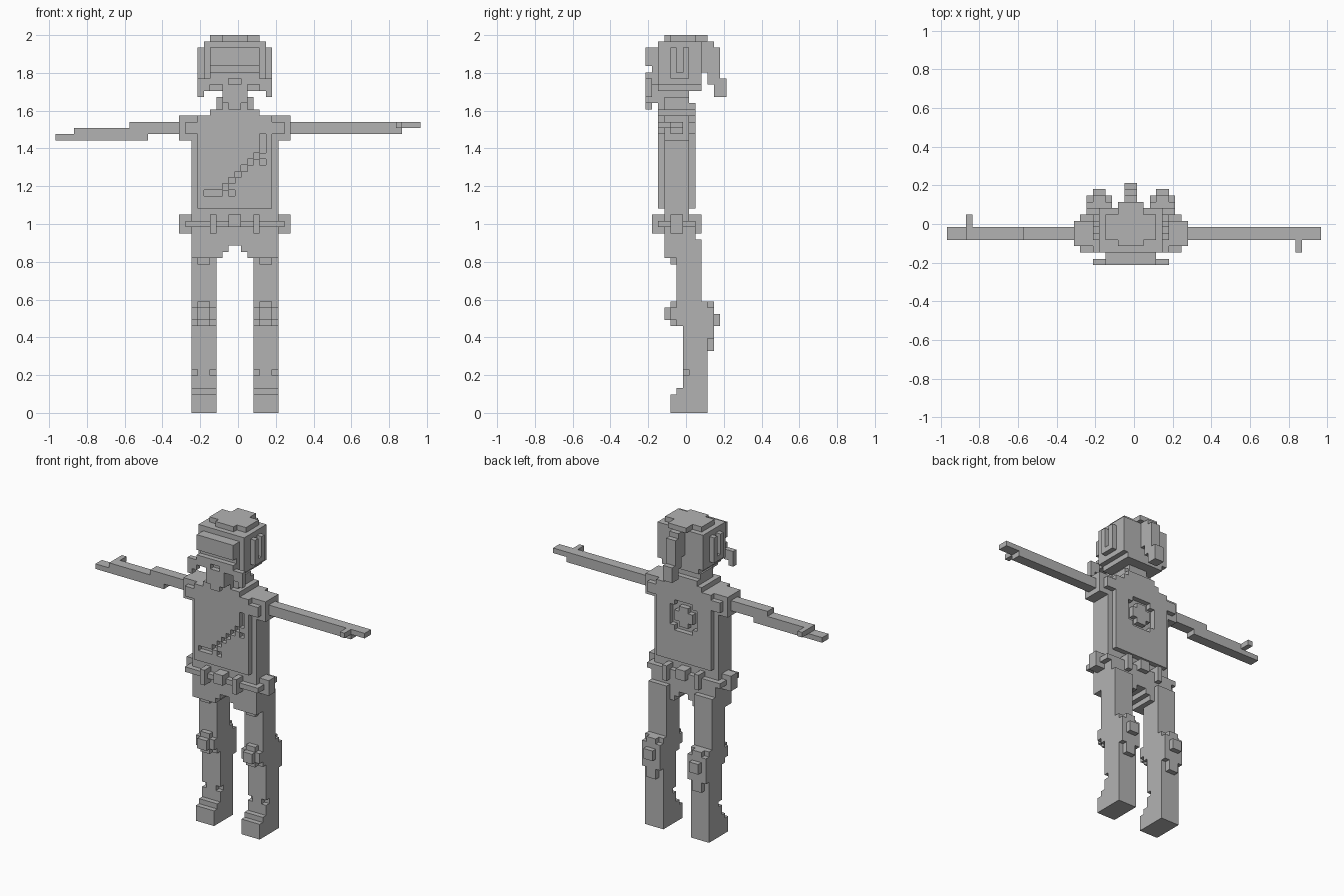
import bpy, bmesh, math
from itertools import product

if "Cube" in bpy.data.objects:
    bpy.data.objects.remove(bpy.data.objects["Cube"], do_unlink=True)

UNIT = 2 / 61            # edge of one block
MID = 58                 # blocks mirror as x -> MID - x

grey = bpy.data.materials.new("plain_grey")
grey.use_nodes = True
grey.diffuse_color = (0.45, 0.45, 0.45, 1)
grey.node_tree.nodes["Principled BSDF"].inputs["Base Color"].default_value = grey.diffuse_color


def box(x0, x1, y0, y1, z0, z1):
    """Blocks filling a range."""
    return set(product(range(x0, x1), range(y0, y1), range(z0, z1)))


def flip(cells):
    return {(MID - 1 - x, y, z) for x, y, z in cells}


def both(cells):
    return cells | flip(cells)


def build(name, cells):
    """Skin a set of blocks with its outer faces and merge flat areas."""
    bm = bmesh.new()
    verts = {}
    for cell in cells:
        for axis, side in product(range(3), (0, 1)):
            beside = list(cell)
            beside[axis] += 2 * side - 1
            if tuple(beside) in cells:
                continue
            u, v = (axis + 1) % 3, (axis + 2) % 3
            ring = []
            for du, dv in ((0, 0), (1, 0), (1, 1), (0, 1)):
                p = list(cell)
                p[axis] += side
                p[u] += du
                p[v] += dv
                p = tuple(p)
                if p not in verts:
                    verts[p] = bm.verts.new(((p[0] - 29.5) * UNIT, (p[1] - 6.5) * UNIT, p[2] * UNIT))
                ring.append(verts[p])
            bm.faces.new(ring if side else ring[::-1])
    bmesh.ops.dissolve_limit(bm, angle_limit=math.radians(1), verts=bm.verts[:], edges=bm.edges[:])
    mesh = bpy.data.meshes.new(name)
    bm.to_mesh(mesh)
    bm.free()
    mesh.materials.append(grey)
    bpy.context.collection.objects.link(bpy.data.objects.new(name, mesh))


# Legs with stepped shoes, ankle notches, knee pads and calf pads
shoe = box(22, 26, 4, 10, 0, 3) | box(22, 26, 5, 10, 3, 4)
leg = box(22, 26, 6, 10, 4, 18) | box(22, 26, 5, 9, 14, 28)
leg -= box(22, 23, 6, 7, 6, 7) | box(25, 26, 6, 7, 6, 7)
knee = box(23, 25, 3, 5, 15, 17) | box(22, 26, 4, 5, 15, 17) | box(23, 25, 4, 5, 14, 18)
calf = box(22, 26, 10, 11, 12, 17) | box(23, 25, 10, 11, 10, 18) | box(23, 25, 11, 12, 14, 16)
for side, turn in (("right", set), ("left", flip)):
    build(side + "_leg", turn(shoe | leg | knee | calf))

# Hips with a stepped lower edge
hips = box(22, 36, 3, 8, 27, 30)
hips |= both(box(22, 28, 3, 8, 26, 27) | box(22, 27, 3, 8, 25, 26) | box(23, 25, 4, 8, 24, 25))
build("hips", hips)

# Belt with side pouches, loops and buckle
belt = box(21, 37, 2, 8, 30, 31)
belt |= both(box(20, 22, 4, 6, 29, 32) | box(25, 26, 1, 9, 29, 32))
belt |= box(28, 30, 1, 9, 30, 32)
build("belt", belt)

# Torso with raised front and back panels
torso = box(22, 36, 3, 7, 29, 47) | box(23, 35, 2, 8, 33, 48)
torso |= box(25, 33, 2, 8, 48, 49) | box(26, 32, 3, 8, 49, 50)
# Engraved diagonal on the chest
torso -= box(24, 27, 2, 3, 35, 36) | box(28, 29, 2, 3, 35, 36)
torso -= {(x, 2, x + 9) for x in range(27, 33)}
torso -= box(33, 34, 2, 3, 42, 45) | box(33, 34, 2, 3, 40, 41)
# Engraved ring on the back
torso -= {(x, 7, z) for x, z in product(range(26, 32), range(39, 45))
          if 2 < math.hypot(x - 28.5, z - 41.5) < 3}
build("torso", torso)

# Shoulders
shoulder = box(20, 23, 3, 7, 44, 48) | box(21, 23, 2, 8, 45, 47)
build("right_shoulder", shoulder)
build("left_shoulder", flip(shoulder))

# Arms with thumbs
build("right_arm", box(0, 15, 4, 6, 44, 45) | box(3, 20, 4, 6, 45, 46)
      | box(12, 20, 4, 6, 46, 47) | box(3, 4, 6, 8, 45, 46))
build("left_arm", box(38, 56, 4, 6, 45, 47) | box(56, 59, 4, 6, 46, 47)
      | box(55, 56, 2, 4, 46, 47))

# Neck
build("neck", box(27, 31, 2, 7, 49, 53) | box(26, 32, 3, 7, 50, 51))

# Head with brow, ears and a cross on the crown
head = box(24, 34, 2, 9, 53, 60) | box(25, 33, 2, 9, 52, 53)
head |= box(25, 33, 1, 2, 53, 59) | box(25, 33, 0, 1, 56, 59) | box(25, 33, 4, 8, 60, 61)
head |= box(27, 31, 3, 10, 60, 61)
ear = box(23, 24, 4, 7, 54, 59) - box(23, 24, 5, 6, 55, 59)
build("head", head | both(ear))

# Moustache with drooping ends, and beard with an open mouth
moustache = both(box(24, 28, 0, 1, 53, 54) | box(25, 29, 0, 2, 54, 55)
                 | box(23, 25, 0, 1, 52, 53) | box(23, 24, 0, 1, 51, 54))
build("moustache", moustache - box(28, 30, 0, 1, 53, 54))
beard = box(27, 31, 0, 2, 50, 54) | box(28, 30, 0, 1, 49, 50)
build("beard", beard - box(28, 30, 0, 1, 53, 54))

# Tail of hair falling behind the head
build("ponytail", box(28, 30, 9, 11, 55, 60) | box(28, 30, 10, 12, 53, 59)
      | box(28, 30, 11, 13, 51, 54))
